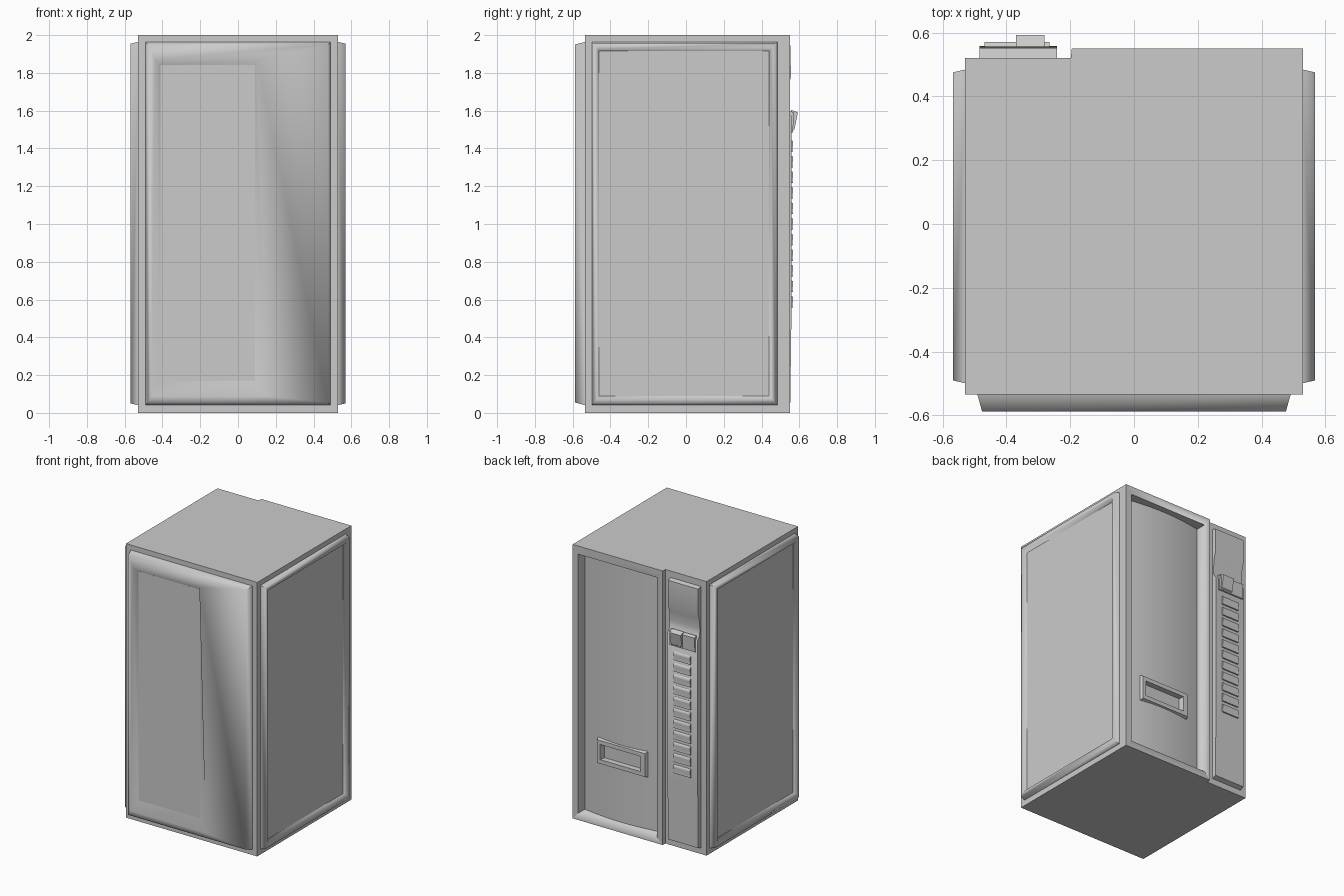
import bpy, bmesh, math
from mathutils import Vector

if "Cube" in bpy.data.objects:
    bpy.data.objects.remove(bpy.data.objects["Cube"])


def finish(name, bm, angle):
    bmesh.ops.recalc_face_normals(bm, faces=bm.faces)
    mesh = bpy.data.meshes.new(name)
    bm.to_mesh(mesh)
    bm.free()
    ob = bpy.data.objects.new(name, mesh)
    bpy.context.collection.objects.link(ob)
    bpy.ops.object.select_all(action='DESELECT')
    ob.select_set(True)
    bpy.context.view_layer.objects.active = ob
    bpy.ops.object.shade_smooth_by_angle(angle=math.radians(angle))
    return ob


def loft(name, loops, angle=30):
    """Skin a list of closed loops and cap both ends."""
    bm = bmesh.new()
    rings = [[bm.verts.new(p) for p in loop] for loop in loops]
    for a, b in zip(rings, rings[1:]):
        for i in range(len(a)):
            j = (i + 1) % len(a)
            bm.faces.new((a[i], a[j], b[j], b[i]))
    bm.faces.new(rings[0])
    bm.faces.new(rings[-1])
    return finish(name, bm, angle)


def prism(name, pts, lo, hi, axis, angle=30):
    """Extrude a 2D outline along x (y,z outline) or z (x,y outline)."""
    if axis == 'x':
        return loft(name, [[Vector((t, *p)) for p in pts] for t in (lo, hi)], angle)
    return loft(name, [[Vector((*p, t)) for p in pts] for t in (lo, hi)], angle)


def box(name, x0, x1, y0, y1, z0, z1):
    return prism(name, [(x0, y0), (x1, y0), (x1, y1), (x0, y1)], z0, z1, 'z')


def rect(axis, depth, u0, u1, z0, z1):
    """Upright rectangle loop facing along x or y at the given depth."""
    uv = [(u0, z0), (u1, z0), (u1, z1), (u0, z1)]
    return [Vector((depth, u, z) if axis == 'x' else (u, depth, z)) for u, z in uv]


# Cabinet with a stepped plan: the control side sits slightly lower
cabinet = prism("cabinet", [(-.53, -.535), (.53, -.535), (.53, .55), (-.195, .55),
                            (-.198, .52), (-.53, .52)], 0, 2, 'z')
for cutter in (box("door_cutter", -.15, .485, .46, .7, .05, 1.94),
               box("tray_cutter", 0, .335, .42, .7, .46, .59)):
    bpy.context.view_layer.objects.active = cabinet
    mod = cabinet.modifiers.new("cut", 'BOOLEAN')
    mod.object = cutter
    mod.operation = 'DIFFERENCE'
    mod.solver = 'EXACT'
    bpy.ops.object.modifier_apply(modifier=mod.name)
    bpy.data.objects.remove(cutter)


# Gently bulging door inside the recess, in four pieces around the tray
def door_part(name, x0, x1, z0, z1, n):
    pts = [(x0, .455), (x1, .455)]
    for i in range(n + 1):
        x = x1 + (x0 - x1) * i / n
        pts.append((x, .475 + .032 * (1 - ((x - .1675) / .3175) ** 2)))
    prism(name, pts, z0, z1, 'z')


door_part("door_top", -.148, .483, .59, 1.938, 16)
door_part("door_bottom", -.148, .483, .052, .46, 16)
door_part("door_side_inner", -.148, 0, .46, .59, 4)
door_part("door_side_outer", .335, .483, .46, .59, 4)

# Delivery tray surround with a hollow and a sloping flap
loft("delivery_tray", [
    rect('y', .48, -.045, .37, .425, .625),
    rect('y', .518, -.03, .355, .44, .61),
    rect('y', .518, .005, .33, .47, .58),
    rect('y', .43, .02, .31, .475, .575)])
prism("tray_flap", [(.435, .573), (.48, .573), (.45, .50), (.435, .50)], .02, .31, 'x')

# Raised side frames, each holding a sunken panel
for name, s in (("left_side", -1), ("right_side", 1)):
    loft(name + "_frame", [
        rect('x', s * .525, -.50, .485, .04, 1.965),
        rect('x', s * .568, -.49, .475, .05, 1.955),
        rect('x', s * .568, -.468, .45, .08, 1.925),
        rect('x', s * .54, -.46, .44, .09, 1.915)], 80)
    loft(name + "_panel", [rect('x', s * d, -.461, .441, .089, 1.916) for d in (.53, .541)])

# Raised front panel with a wedge-shaped surround and a shallow window
wedge = [Vector((x, -.588, z)) for x, z in ((-.46, .09), (.15, .09), (.10, 1.87), (-.44, 1.87))]
loft("front_panel", [
    rect('y', -.53, -.492, .492, .04, 1.965),
    rect('y', -.588, -.476, .476, .055, 1.95),
    wedge,
    rect('y', -.562, -.41, .09, .17, 1.84)], 80)
loft("front_window", [rect('y', d, -.411, .091, .169, 1.841) for d in (-.55, -.563)])

# Control column with a scooped display
prism("control_column", [(.51, .04), (.552, .055), (.558, .5), (.558, 1.57), (.535, 1.60),
                         (.533, 1.65), (.54, 1.72), (.556, 1.78), (.552, 1.945), (.51, 1.955)],
      -.485, -.242, 'x', 45)

# Column of scooped selection buttons
for i in range(11):
    z = .555 + i * .0825
    prism(f"button_{i + 1}", [(.55, z), (.566, z + .003), (.564, z + .02), (.567, z + .045),
                              (.566, z + .06), (.55, z + .068)], -.43, -.295, 'x', 60)

# Coin unit
prism("coin_plate", [(.55, 1.48), (.566, 1.485), (.571, 1.59), (.55, 1.60)], -.468, -.265, 'x')
prism("coin_slot", [(.555, 1.485), (.574, 1.50), (.592, 1.59), (.555, 1.605)], -.37, -.28, 'x')
